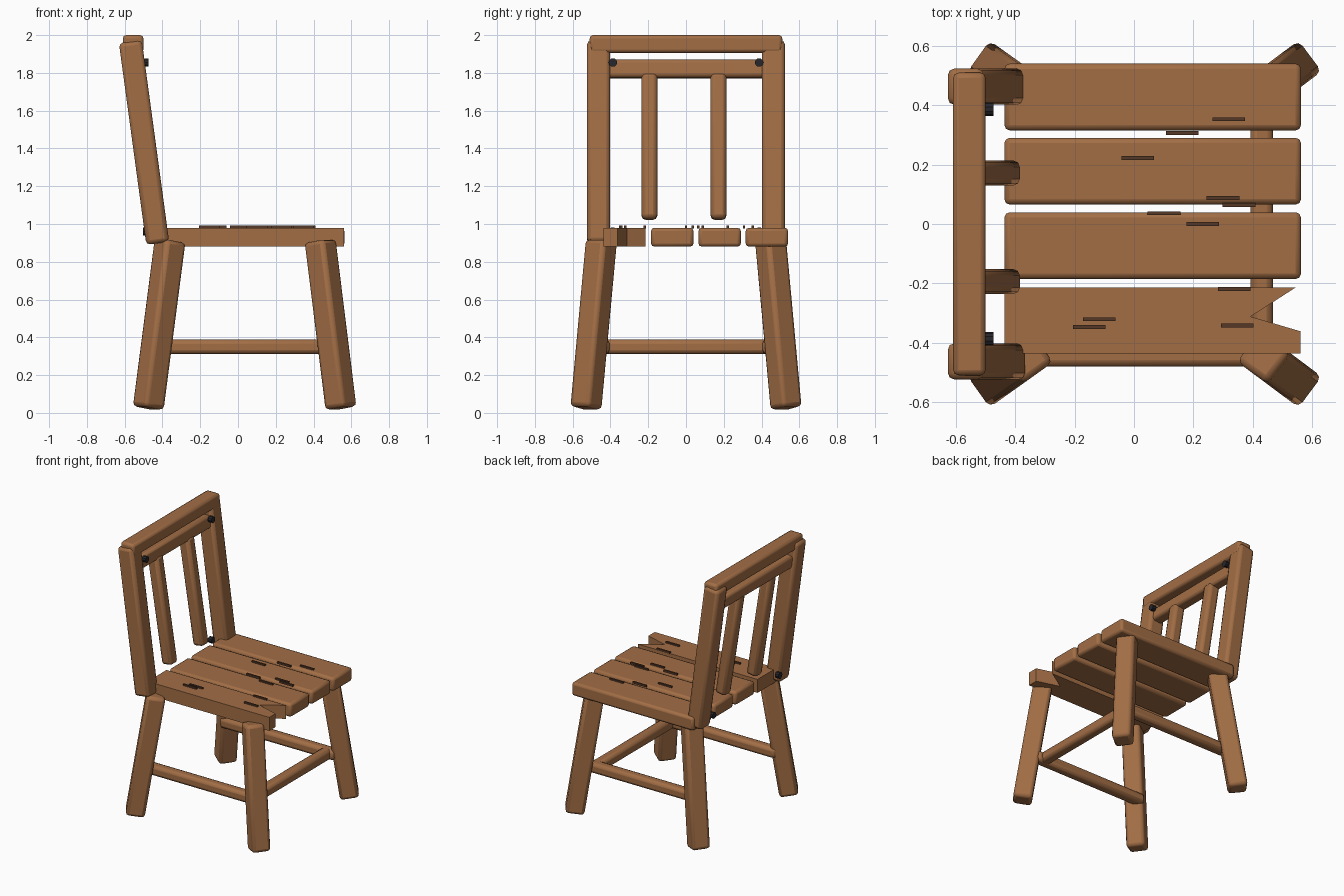
import bpy, bmesh
from mathutils import Vector, Matrix

if "Cube" in bpy.data.objects:
    bpy.data.objects.remove(bpy.data.objects["Cube"])


def material(name, color):
    m = bpy.data.materials.new(name)
    m.diffuse_color = (*color, 1)
    m.use_nodes = True
    m.node_tree.nodes["Principled BSDF"].inputs["Base Color"].default_value = m.diffuse_color
    return m


WOOD = material("wood", (0.36, 0.155, 0.06))
DARK = material("dark_wood", (0.09, 0.04, 0.02))
IRON = material("iron", (0.02, 0.02, 0.025))


def finish(name, bm, mat, matrix=Matrix(), bevel=0):
    bmesh.ops.recalc_face_normals(bm, faces=bm.faces)
    mesh = bpy.data.meshes.new(name)
    bm.to_mesh(mesh)
    bm.free()
    mesh.materials.append(mat)
    ob = bpy.data.objects.new(name, mesh)
    ob.matrix_world = matrix
    bpy.context.collection.objects.link(ob)
    if bevel:
        b = ob.modifiers.new("bevel", 'BEVEL')
        b.width, b.segments = bevel, 2
        bpy.ops.object.select_all(action='DESELECT')
        ob.select_set(True)
        bpy.context.view_layer.objects.active = ob
        bpy.ops.object.shade_smooth_by_angle()
    return ob


def box(name, center, size, mat=WOOD, bevel=0.018, rot=Matrix()):
    bm = bmesh.new()
    bmesh.ops.create_cube(bm, size=1, matrix=Matrix.Diagonal((*size, 1)))
    return finish(name, bm, mat, Matrix.Translation(center) @ rot, bevel)


def beam(name, a, b, width, bevel=0.022):
    """Square timber running from point a to point b."""
    a, b = Vector(a), Vector(b)
    rot = (b - a).to_track_quat('Z', 'Y').to_matrix().to_4x4()
    return box(name, (a + b) / 2, (width, width, (b - a).length), WOOD, bevel, rot)


# Splayed legs, leaning posts, side stretchers and bolts on both sides
for s, side in ((1, "left"), (-1, "right")):
    beam(f"front_leg_{side}", (0.545, 0.53 * s, 0.025), (0.435, 0.448 * s, 0.91), 0.13)
    beam(f"back_leg_{side}", (-0.475, 0.53 * s, 0.025), (-0.36, 0.448 * s, 0.91), 0.13)
    beam(f"back_post_{side}", (-0.425, 0.463 * s, 0.898), (-0.57, 0.463 * s, 1.966), 0.122)
    beam(f"side_stretcher_{side}", (-0.44, 0.443 * s, 0.35), (0.5, 0.443 * s, 0.35), 0.076)
    for z, place in ((0.96, "lower"), (1.855, "upper")):
        bm = bmesh.new()
        bmesh.ops.create_cone(bm, cap_ends=True, segments=10, radius1=0.023,
                              radius2=0.023, depth=0.03)
        finish(f"bolt_{place}_{side}", bm, IRON,
               Matrix.Translation((-0.489, 0.387 * s, z)) @ Matrix.Rotation(1.5708, 4, 'Y'))

beam("front_stretcher", (0.43, -0.47, 0.35), (0.43, 0.47, 0.35), 0.076)

# Backrest rails and spindles
box("top_rail", (-0.555, 0, 1.953), (0.11, 1.02, 0.094))
box("lower_rail", (-0.55, 0, 1.82), (0.08, 0.85, 0.095), rot=Matrix.Rotation(-0.135, 4, 'Y'))
for i, y in enumerate((-0.194, 0.172)):
    beam(f"spindle_{i + 1}", (-0.423, y, 1.025), (-0.545, y, 1.80), 0.084)

# Whole seat planks
for i, y in enumerate((-0.073, 0.178, 0.428)):
    box(f"seat_plank_{i + 1}", (0.063, y, 0.93), (1.0, 0.225, 0.1))

# Broken seat plank with a splintered notch
bm = bmesh.new()
outline = [(-0.437, -0.436), (0.562, -0.436), (0.562, -0.362), (0.393, -0.312),
           (0.545, -0.214), (-0.437, -0.214)]
face = bm.faces.new([bm.verts.new((x, y, 0.88)) for x, y in outline])
top = bmesh.ops.extrude_face_region(bm, geom=[face])["geom"]
bmesh.ops.translate(bm, vec=(0, 0, 0.1), verts=[v for v in top if isinstance(v, bmesh.types.BMVert)])
finish("broken_seat_plank", bm, WOOD)

# Wood grain strips on the seat: centre x, y
grain = [(0.32, 0.353), (0.163, 0.307), (0.013, 0.222), (0.3, 0.088), (0.354, 0.064),
         (0.101, 0.036), (0.232, 0), (0.338, -0.219), (-0.117, -0.321), (-0.151, -0.347),
         (0.348, -0.342)]
for i, (x, y) in enumerate(grain):
    box(f"grain_strip_{i + 1}", (x, y, 0.984), (0.11, 0.013, 0.014), DARK, 0)
